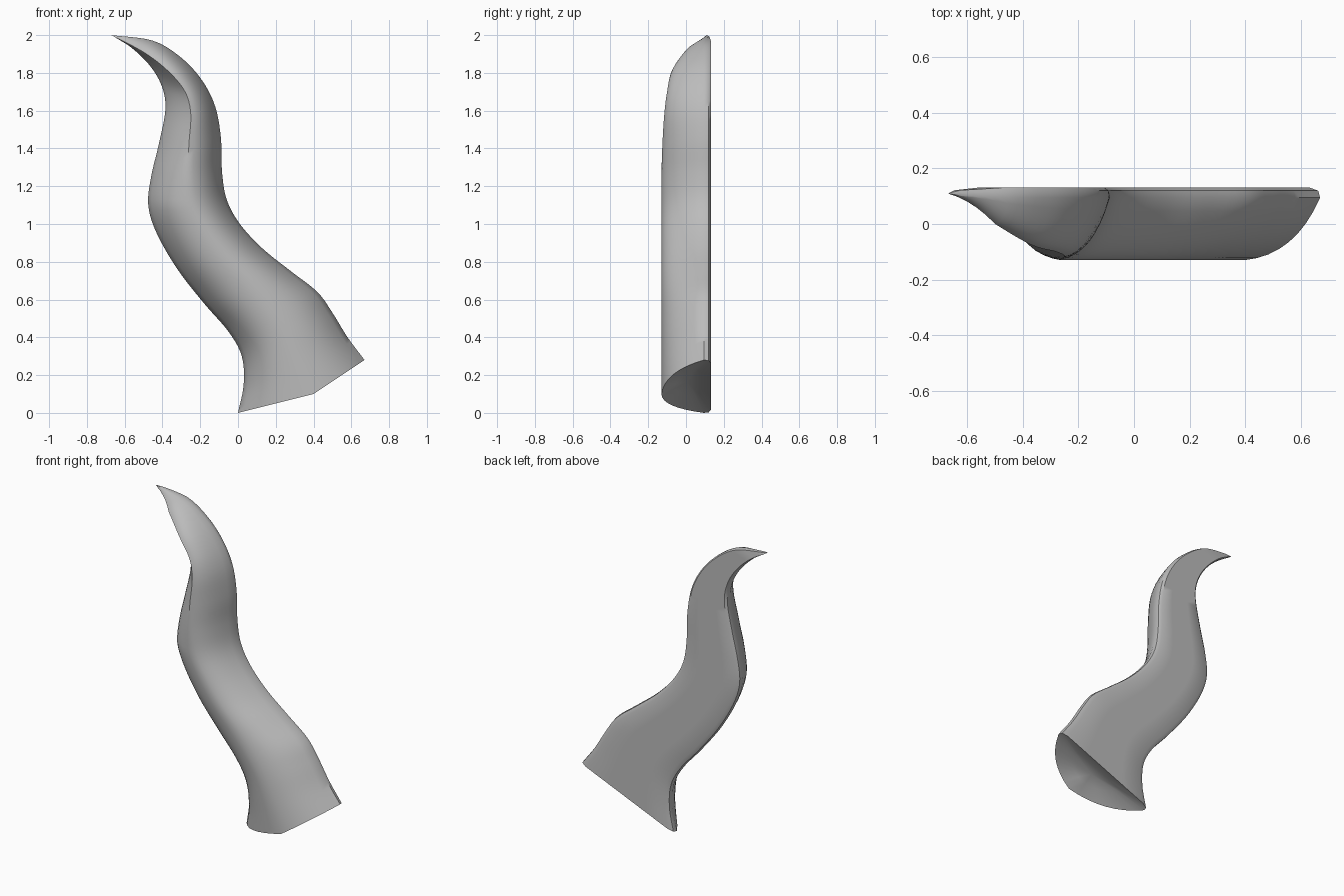
import bpy
import bmesh
from mathutils import Vector

cube = bpy.data.objects.get("Cube")
if cube:
    bpy.data.objects.remove(cube, do_unlink=True)

BACK, RIM = 0.132, 0.095
STEPS, ARC = 5, 8

# Outline and ridge paths from the wide base to the tip, as (x, z)
inner = [(0, 0), (.03, .15), (.02, .3), (-.05, .43), (-.18, .58), (-.32, .76),
         (-.43, .95), (-.475, 1.1), (-.46, 1.25), (-.42, 1.42), (-.385, 1.6),
         (-.4, 1.72), (-.46, 1.83), (-.56, 1.93), (-.67, 2)]
outer = [(.67, .28), (.58, .4), (.5, .53), (.42, .64), (.28, .75), (.13, .87),
         (.01, 1), (-.06, 1.13), (-.085, 1.28), (-.09, 1.45), (-.12, 1.62),
         (-.19, 1.76), (-.3, 1.88), (-.45, 1.97), (-.67, 2)]
ridge = [(.4, .1), (.32, .28), (.25, .43), (.17, .55), (.06, .69), (-.07, .83),
         (-.17, .97), (-.24, 1.1), (-.265, 1.25), (-.26, 1.42), (-.25, 1.58),
         (-.28, 1.7), (-.37, 1.81), (-.5, 1.91), (-.67, 2)]
# Depth of the ridge over the upper stations; constant below them
ridge_y = [-.13] * 9 + [-.125, -.115, -.1, -.075, 0, .11]


def smooth_path(points):
    """Catmull-Rom interpolation through the points."""
    pts = [Vector(p) for p in points]
    pts = [pts[0] * 2 - pts[1]] + pts + [pts[-1] * 2 - pts[-2]]
    path = []
    for a, b, c, d in zip(pts, pts[1:], pts[2:], pts[3:]):
        for i in range(STEPS):
            t = i / STEPS
            path.append((b * 2 + (c - a) * t + (a * 2 - b * 5 + c * 4 - d) * t ** 2
                         + (b * 3 - a - c * 3 + d) * t ** 3) / 2)
    return path + [pts[-2]]


def at_depth(p, y):
    return Vector((p.x, y, p.y))


def bezier(a, b, c, t):
    return a * (1 - t) ** 2 + b * 2 * t * (1 - t) + c * t ** 2


def section(left, right, crest, y, crease):
    """Closed D-shaped ring: rounded front flanks and a flat bevelled back."""
    a, b, top = at_depth(left, RIM), at_depth(right, RIM), at_depth(crest, y)
    ctrl_a = at_depth(left.lerp(crest, .3 + .15 * crease), y + (RIM - y) * .45 * crease)
    ctrl_b = at_depth(right.lerp(crest, .33), y + (RIM - y) * .08)
    ring = [bezier(a, ctrl_a, top, i / ARC) for i in range(ARC)]
    ring += [bezier(top, ctrl_b, b, i / ARC) for i in range(ARC + 1)]
    ring += [at_depth(right.lerp(left, f), BACK - .012 * (f in (.01, .99)))
             for f in (.01, .06, .3, .5, .7, .94, .99)]
    return ring


# Horn: loft the sections, closing to a point at the tip
depths = smooth_path([(y, 0) for y in ridge_y])
paths = list(zip(smooth_path(inner), smooth_path(outer), smooth_path(ridge), depths))
bm = bmesh.new()
rings = []
for i, (left, right, crest, depth) in enumerate(paths[:-1]):
    crease = min(1, max(0, (i / STEPS - 7) / 4))
    ring = section(left, right, crest, depth.x, crease)
    # Flatten the last stretch smoothly toward the tip
    close = max(0, (i / STEPS - 13))
    for p in ring:
        p.y += (.11 - p.y) * close * .6
    rings.append([bm.verts.new(p) for p in ring])
n = len(rings[0])
for low, high in zip(rings, rings[1:]):
    for j in range(n):
        k = (j + 1) % n
        bm.faces.new((low[j], low[k], high[k], high[j]))
tip = bm.verts.new(at_depth(paths[-1][0], .11))
for j in range(n):
    bm.faces.new((rings[-1][j], rings[-1][(j + 1) % n], tip))

# Slightly hollowed base cap
centre = sum((v.co for v in rings[0]), Vector()) / n
inset = [bm.verts.new(v.co.lerp(centre, .5) + Vector((-.01, 0, .025))) for v in rings[0]]
hub = bm.verts.new(centre + Vector((-.015, 0, .035)))
for j in range(n):
    k = (j + 1) % n
    bm.faces.new((rings[0][k], rings[0][j], inset[j], inset[k]))
    bm.faces.new((inset[k], inset[j], hub))
bmesh.ops.recalc_face_normals(bm, faces=bm.faces)

mesh = bpy.data.meshes.new("horn")
bm.to_mesh(mesh)
bm.free()
horn = bpy.data.objects.new("horn", mesh)
bpy.context.collection.objects.link(horn)

# Plain grey
grey = bpy.data.materials.new("plain grey")
grey.use_nodes = True
colour = (.5, .5, .5, 1)
grey.diffuse_color = colour
grey.node_tree.nodes["Principled BSDF"].inputs["Base Color"].default_value = colour
mesh.materials.append(grey)

bpy.ops.object.select_all(action="DESELECT")
horn.select_set(True)
bpy.context.view_layer.objects.active = horn
bpy.ops.object.shade_smooth_by_angle(angle=.7)
